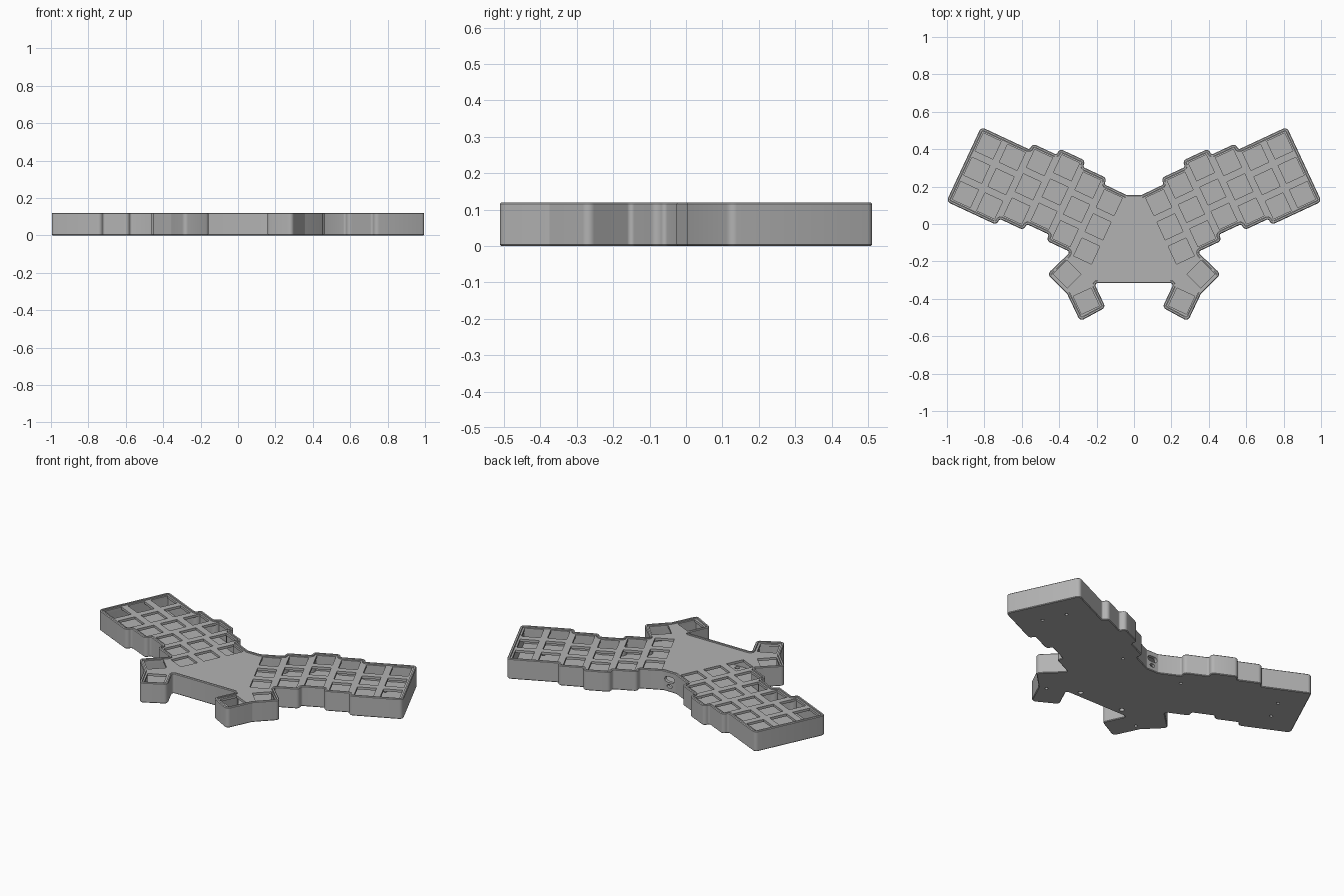
import bpy
import bmesh
import math
from mathutils import Vector, Matrix

if "Cube" in bpy.data.objects:
    bpy.data.objects.remove(bpy.data.objects["Cube"], do_unlink=True)

TILT = math.radians(25)
PITCH = 0.143
HOLE = 0.105
HEIGHT = 0.12

grey = bpy.data.materials.new("case_grey")
grey.use_nodes = True
colour = (0.45, 0.45, 0.45, 1)
grey.diffuse_color = colour
grey.node_tree.nodes["Principled BSDF"].inputs["Base Color"].default_value = colour


def wing(u, v):
    """Point in the tilted frame of the left wing."""
    return Vector((u * math.cos(TILT) - v * math.sin(TILT),
                   u * math.sin(TILT) + v * math.cos(TILT)))


def both(points):
    """Points plus their mirror images."""
    return [Vector((s * p[0], p[1])) for p in points for s in (1, -1)]


# Outline: back edge, staggered columns, outer end, front steps, thumb cluster
TOP, LOW, STEP = 0.125, -0.315, 0.036
columns = [(0.234, TOP), (0.234, TOP + STEP), (0.377, TOP + STEP), (0.377, TOP + 2 * STEP),
           (0.531, TOP + 2 * STEP), (0.531, TOP + STEP), (0.674, TOP + STEP), (0.674, TOP),
           (0.96, TOP), (0.96, LOW), (0.663, LOW), (0.663, LOW + STEP),
           (0.52, LOW + STEP), (0.52, LOW + 2 * STEP), (0.388, LOW + 2 * STEP),
           (0.388, LOW + STEP), (0.245, LOW + STEP)]
thumbs = [(0.464, -0.268), (0.357, -0.375), (0.288, -0.52), (0.152, -0.446), (0.213, -0.316)]
half = [Vector((0.04, 0.155))] + [wing(*c) for c in columns] + [Vector(t) for t in thumbs]
outline = [Vector((-p.x, p.y)) for p in half] + half[::-1]


def ring(inset, segments=5):
    """Rounded outline moved inwards by the inset."""
    points = []
    n = len(outline)
    for i, p in enumerate(outline):
        a = (p - outline[i - 1]).normalized()
        b = (outline[(i + 1) % n] - p).normalized()
        n1, n2 = Vector((-a.y, a.x)), Vector((-b.y, b.x))
        side = 1 if a.x * b.y - a.y * b.x > 0 else -1
        radius = 0.022 if side > 0 else 0.012
        centre = p + (n1 + n2) * (side * radius / (1 + n1.dot(n2)))
        for k in range(segments + 1):
            normal = n1.slerp(n2, k / segments)
            points.append(centre - normal * (side * (radius - side * inset)))
    return points


def finish(name, bm):
    bmesh.ops.recalc_face_normals(bm, faces=bm.faces)
    mesh = bpy.data.meshes.new(name)
    bm.to_mesh(mesh)
    bm.free()
    mesh.materials.append(grey)
    obj = bpy.data.objects.new(name, mesh)
    bpy.context.collection.objects.link(obj)
    return obj


def stack(name, levels):
    """Closed solid through a series of (inset, height) rings."""
    bm = bmesh.new()
    loops = [[bm.verts.new((p.x, p.y, z)) for p in ring(d)] for d, z in levels]
    for lower, upper in zip(loops, loops[1:]):
        for i in range(len(lower)):
            bm.faces.new((lower[i - 1], lower[i], upper[i], upper[i - 1]))
    bm.faces.new(loops[0][::-1])
    bm.faces.new(loops[-1])
    return finish(name, bm)


def select(obj):
    bpy.ops.object.select_all(action="DESELECT")
    obj.select_set(True)
    bpy.context.view_layer.objects.active = obj


def cut(target, bm):
    """Subtract the cutter from the target for good."""
    cutter = finish("cutter", bm)
    cutter.hide_render = True
    mod = target.modifiers.new("cut", "BOOLEAN")
    mod.operation = "DIFFERENCE"
    mod.solver = "EXACT"
    mod.object = cutter
    select(target)
    bpy.ops.object.modifier_apply(modifier=mod.name)
    bpy.data.objects.remove(cutter, do_unlink=True)


def cylinder(bm, matrix, radius, depth):
    bmesh.ops.create_cone(bm, cap_ends=True, segments=20, radius1=radius,
                          radius2=radius, depth=depth, matrix=matrix)


# Hollow tray with chamfered edges, a raised rim and a ledge for the plate
case = stack("case", [(0.004, 0), (0, 0.004), (0, HEIGHT - 0.004), (0.004, HEIGHT),
                      (0.013, HEIGHT), (0.013, 0.098), (0.019, 0.098), (0.019, 0.02)])

# Plate resting inside the rim
plate = stack("switch_plate", [(0.0145, 0.0985), (0.0145, 0.113)])

# Key openings: six staggered columns of three, plus two thumb keys per side
keys = []
for col, shift in enumerate((0, 0, 1, 2, 1, 0)):
    for row in (-1, 0, 1):
        keys.append((wing(0.883 - PITCH * col, -0.095 + PITCH * row + STEP * shift), TILT))
keys += [(Vector((0.357, -0.268)), math.radians(45)),
         (Vector((0.255, -0.412)), -TILT)]
bm = bmesh.new()
for place, angle in keys:
    for s in (1, -1):
        bmesh.ops.create_cube(bm, size=1, matrix=(
            Matrix.Translation((s * place.x, place.y, 0.1))
            @ Matrix.Rotation(s * angle, 4, "Z")
            @ Matrix.Diagonal((HOLE, HOLE, 0.1, 1))))
cut(plate, bm)

# Screw holes and larger foot holes through the floor
bm = bmesh.new()
screws = [wing(0.8115, -0.0235), wing(0.8115, -0.1665), (0.204, 0.15), (0.315, -0.36)]
for p in both(screws):
    cylinder(bm, Matrix.Translation((p.x, p.y, 0)), 0.009, 0.1)
for p in both([(0.145, -0.275)]):
    cylinder(bm, Matrix.Translation((p.x, p.y, 0)), 0.014, 0.1)
cut(case, bm)

# Two rounded sockets in the back wall
for z, width, radius in ((0.073, 0.03, 0.017), (0.034, 0.012, 0.01)):
    bm = bmesh.new()
    cylinder(bm, Matrix.Translation((0, 0.15, z)) @ Matrix.Rotation(math.pi / 2, 4, "X"),
             radius, 0.08)
    for v in bm.verts:
        v.co.x += math.copysign(width / 2, v.co.x) if abs(v.co.x) > 1e-5 else 0
    cut(case, bm)

for obj in (case, plate):
    select(obj)
    bpy.ops.object.shade_smooth_by_angle(angle=math.radians(30))
